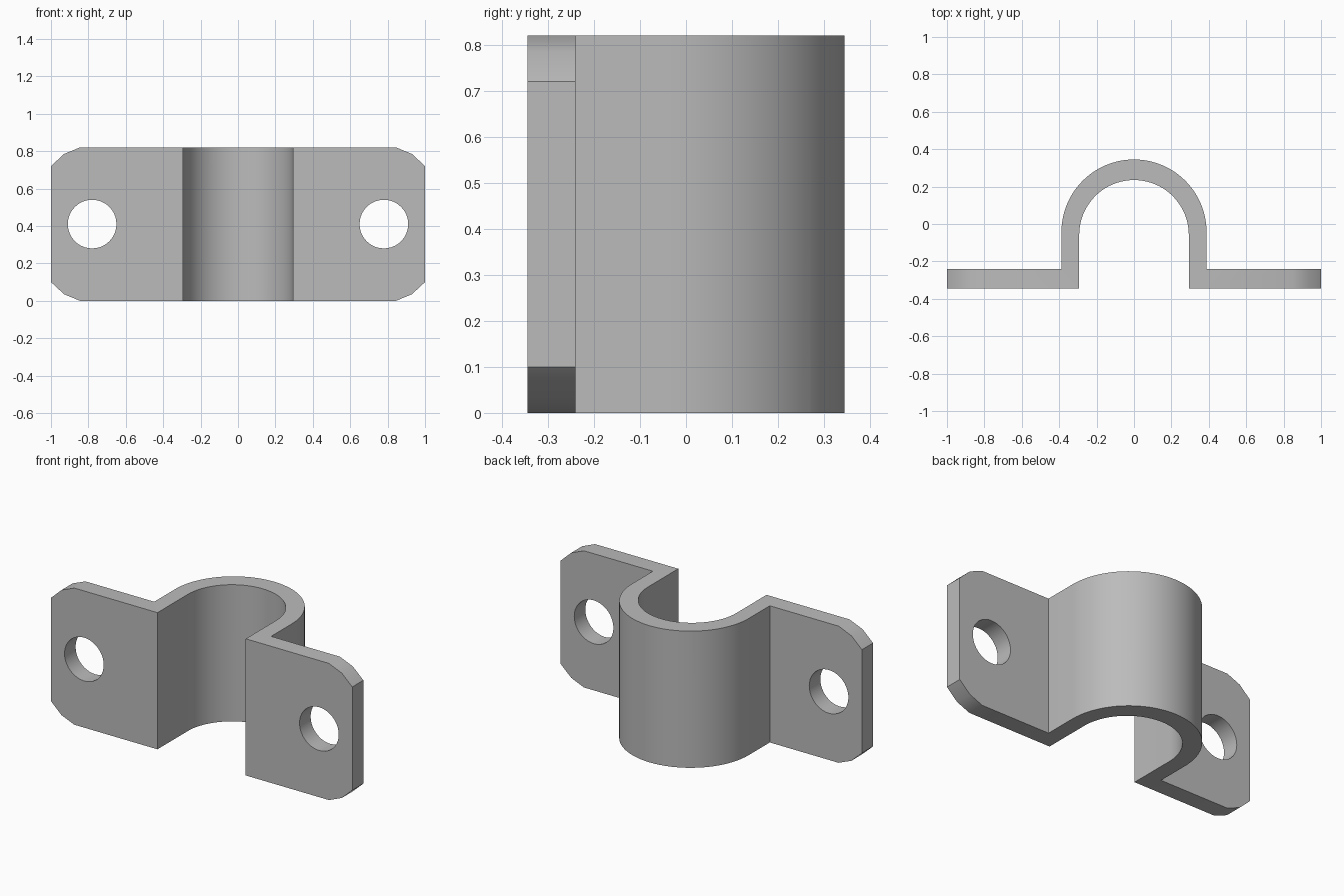
import bpy, bmesh, math
from mathutils import Vector

cube = bpy.data.objects.get("Cube")
if cube:
    bpy.data.objects.remove(cube, do_unlink=True)

HEIGHT = 0.82
FRONT, BACK, FLANGE_BACK = -0.345, 0.345, -0.24
OUTER, INNER = 0.388, 0.293

steel = bpy.data.materials.new("grey_steel")
steel.use_nodes = True
grey = (0.5, 0.5, 0.5, 1)
steel.diffuse_color = grey
steel.node_tree.nodes["Principled BSDF"].inputs["Base Color"].default_value = grey


def prism(name, points, direction):
    """Extrude a closed outline of 3D points along a direction."""
    bm = bmesh.new()
    face = bm.faces.new([bm.verts.new(p) for p in points])
    new = bmesh.ops.extrude_face_region(bm, geom=[face])["geom"]
    verts = [v for v in new if isinstance(v, bmesh.types.BMVert)]
    bmesh.ops.translate(bm, verts=verts, vec=Vector(direction))
    bmesh.ops.recalc_face_normals(bm, faces=bm.faces)
    mesh = bpy.data.meshes.new(name)
    bm.to_mesh(mesh)
    bm.free()
    mesh.materials.append(steel)
    obj = bpy.data.objects.new(name, mesh)
    bpy.context.collection.objects.link(obj)
    return obj


def arc(radius, cx, cy, start, end, steps):
    angles = [start + (end - start) * i / steps for i in range(steps + 1)]
    return [(cx + radius * math.cos(a), cy + radius * math.sin(a)) for a in angles]


def cut(target, cutter, operation):
    """Apply a boolean and discard the cutter."""
    mod = target.modifiers.new("cut", "BOOLEAN")
    mod.operation, mod.object, mod.solver = operation, cutter, "EXACT"
    bpy.context.view_layer.objects.active = target
    bpy.ops.object.modifier_apply(modifier=mod.name)
    bpy.data.objects.remove(cutter, do_unlink=True)


# Strap: two flat flanges joined by a tall round arch
outer = arc(OUTER, 0, BACK - OUTER, 0, math.pi, 40)
inner = arc(INNER, 0, 0.235 - INNER, math.pi, 0, 40)
plan = [(1, FRONT), (1, FLANGE_BACK), (OUTER, FLANGE_BACK)] + outer
plan += [(-OUTER, FLANGE_BACK), (-1, FLANGE_BACK), (-1, FRONT), (-INNER, FRONT)]
plan += inner + [(INNER, FRONT)]
strap = prism("clamp_strap", [(x, y, 0) for x, y in plan], (0, 0, HEIGHT))

# Clipped flange corners, following the front outline
quarter = [(1.0, 0.31), (0.93, 0.375), (0.845, 0.41)]
upper = quarter + [(-x, z) for x, z in reversed(quarter)]
outline = upper + [(-x, -z) for x, z in upper]
blank = prism("corner_cutter", [(x, -1, z + HEIGHT / 2) for x, z in outline], (0, 2, 0))
cut(strap, blank, "INTERSECT")

# Bolt holes
for side in (-1, 1):
    ring = arc(0.13, side * 0.78, HEIGHT / 2, 0, math.tau, 40)[:-1]
    cut(strap, prism("hole_cutter", [(x, -1, z) for x, z in ring], (0, 2, 0)), "DIFFERENCE")

# Smooth round walls, crisp edges
bpy.ops.object.select_all(action="DESELECT")
strap.select_set(True)
bpy.context.view_layer.objects.active = strap
bpy.ops.object.shade_smooth_by_angle(angle=math.radians(30))
